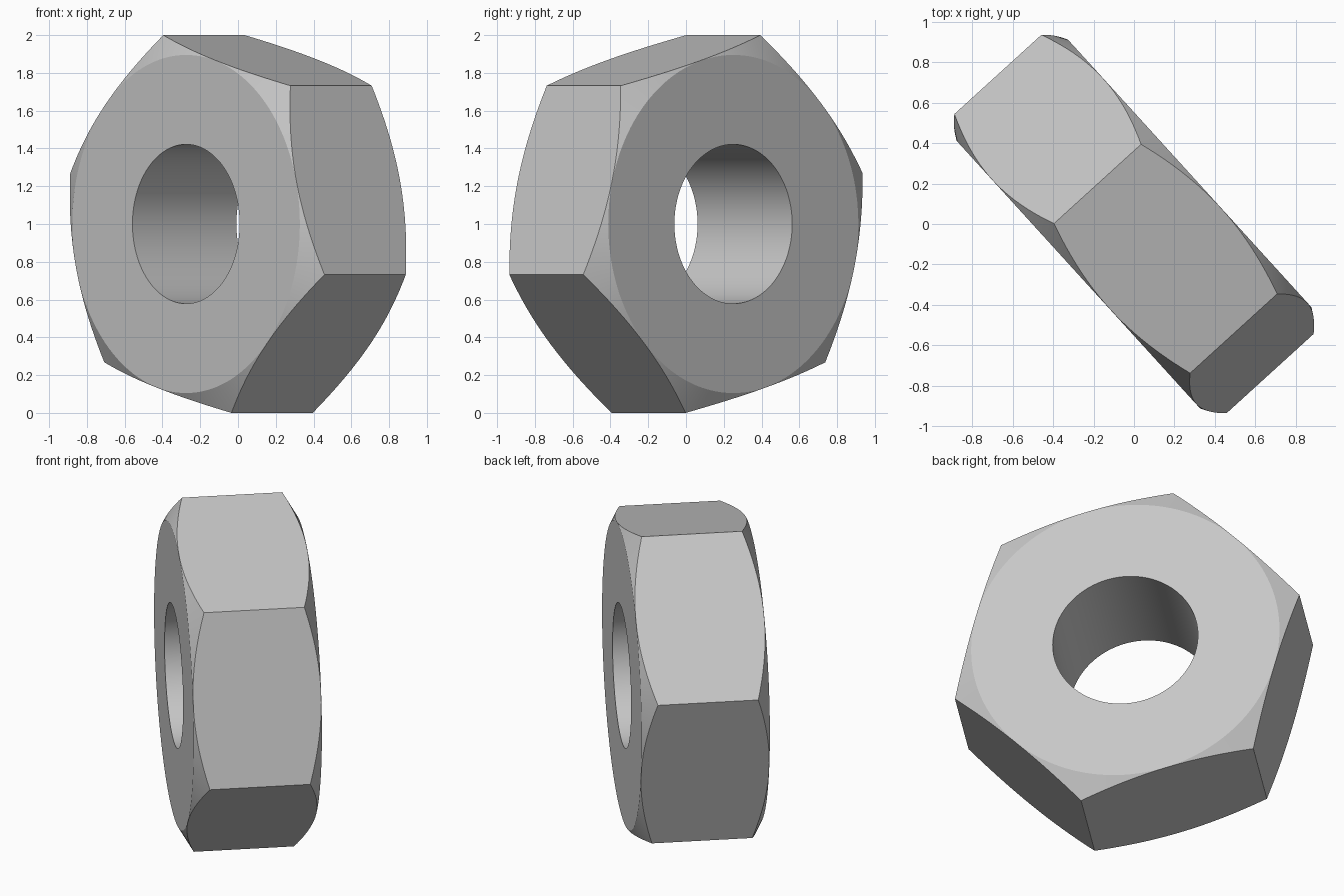
import bpy
import bmesh
from math import radians, sin, cos, tan, pi
from mathutils import Matrix, Vector

cube = bpy.data.objects.get("Cube")
if cube:
    bpy.data.objects.remove(cube, do_unlink=True)

CORNER = 1.0353                  # centre to hexagon corner
FLAT = CORNER * cos(pi / 6)      # centre to hexagon flat
FACE = FLAT - 0.0015             # radius of the flat round face
BORE = 0.4215
HALF = 0.372                     # half thickness
CHAMFER = tan(radians(30))
SEGMENTS = 144                   # multiple of six, so corners stay exact
TURN = radians(42.3)             # heading of the bore axis

# Plain grey metal
steel = bpy.data.materials.new("grey_steel")
steel.use_nodes = True
grey = (0.57, 0.57, 0.57, 1)
steel.diffuse_color = grey
steel.node_tree.nodes["Principled BSDF"].inputs["Base Color"].default_value = grey


def section(step):
    """Closed cross-section (radius, height) of the nut at one angle."""
    angle = 2 * pi * step / SEGMENTS
    from_flat = (angle % (pi / 3)) - pi / 6
    rim = FLAT / cos(from_flat)
    edge = HALF - (rim - FACE) * CHAMFER
    outline = [(BORE, -HALF), (FACE, -HALF), (rim, -edge),
               (rim, edge), (FACE, HALF), (BORE, HALF)]
    turned = angle + radians(15)
    return [Vector((r * cos(turned), r * sin(turned), h)) for r, h in outline]


# Hexagonal body, round-chamfered on both faces, with a through bore
bm = bmesh.new()
rings = [[bm.verts.new(p) for p in section(i)] for i in range(SEGMENTS)]
for i, ring in enumerate(rings):
    following = rings[(i + 1) % SEGMENTS]
    for j in range(len(ring)):
        k = (j + 1) % len(ring)
        bm.faces.new((ring[j], following[j], following[k], ring[k]))
bmesh.ops.recalc_face_normals(bm, faces=bm.faces)

# Stand it on edge with the bore axis horizontal
across = Vector((-sin(TURN), cos(TURN), 0))
up = Vector((0, 0, 1))
stand = Matrix((across, up, across.cross(up))).transposed().to_4x4()
bm.transform(Matrix.Translation(up) @ stand)

mesh = bpy.data.meshes.new("hex_nut")
bm.to_mesh(mesh)
bm.free()
mesh.materials.append(steel)
nut = bpy.data.objects.new("hex_nut", mesh)
bpy.context.collection.objects.link(nut)

# Smooth bore and chamfers, crisp edges elsewhere
bpy.ops.object.select_all(action='DESELECT')
nut.select_set(True)
bpy.context.view_layer.objects.active = nut
bpy.ops.object.shade_smooth_by_angle(angle=radians(25))
